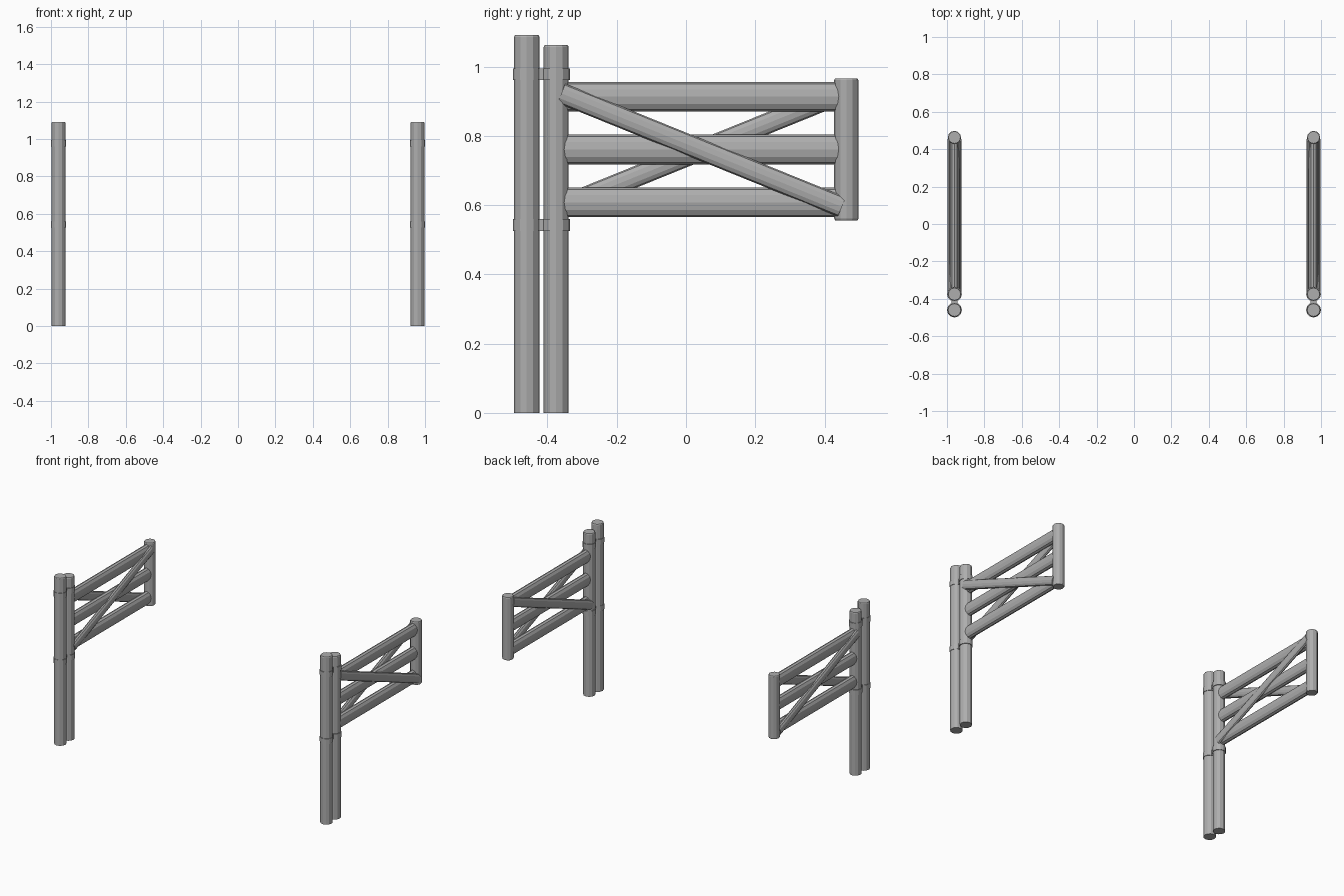
import bpy, bmesh, math
from mathutils import Vector

cube = bpy.data.objects.get("Cube")
if cube:
    bpy.data.objects.remove(cube, do_unlink=True)

SIDES = 12
GATE_X = 0.96

grey = bpy.data.materials.new("weathered grey")
grey.use_nodes = True
colour = (0.42, 0.42, 0.42, 1)
grey.diffuse_color = colour
grey.node_tree.nodes["Principled BSDF"].inputs["Base Color"].default_value = colour


def finish(name, bm):
    bmesh.ops.recalc_face_normals(bm, faces=bm.faces)
    mesh = bpy.data.meshes.new(name)
    bm.to_mesh(mesh)
    bm.free()
    mesh.materials.append(grey)
    obj = bpy.data.objects.new(name, mesh)
    bpy.context.collection.objects.link(obj)


def log(name, start, end, rx, r, worn_start=False, worn_end=False):
    """Faceted log in the y-z plane; rx is its half width across x."""
    start, end = Vector(start), Vector(end)
    axis = (end - start).normalized()
    across = Vector((1, 0, 0))
    up = axis.cross(across)
    worn = axis * 0.005
    stations = [(start, 0.92), (start + worn, 1)] if worn_start else [(start, 1)]
    stations += [(end - worn, 1), (end, 0.92)] if worn_end else [(end, 1)]
    bm = bmesh.new()
    rings = []
    for centre, scale in stations:
        ring = []
        for i in range(SIDES):
            a = math.tau * i / SIDES
            ring.append(bm.verts.new(centre + scale * (
                across * rx * math.cos(a) + up * r * math.sin(a))))
        rings.append(ring)
    for low, high in zip(rings, rings[1:]):
        for i in range(SIDES):
            j = (i + 1) % SIDES
            bm.faces.new((low[i], low[j], high[j], high[i]))
    bm.faces.new(rings[0])
    bm.faces.new(rings[-1])
    finish(name, bm)


def block(name, centre, size):
    bm = bmesh.new()
    bmesh.ops.create_cube(bm, size=1)
    bmesh.ops.scale(bm, vec=size, verts=bm.verts)
    bmesh.ops.translate(bm, vec=centre, verts=bm.verts)
    finish(name, bm)


for side, label in ((1, "left"), (-1, "right")):
    x = side * GATE_X

    # Upright posts
    log(label + "_fixed_post", (x, -0.46, 0), (x, -0.46, 1.091), 0.037, 0.037, worn_end=True)
    log(label + "_hinge_post", (x, -0.375, 0), (x, -0.375, 1.062), 0.036, 0.036, worn_end=True)
    log(label + "_end_post", (x, 0.463, 0.556), (x, 0.463, 0.966), 0.035, 0.035, True, True)

    # Hinge collars and the links joining them
    for level, z in (("lower", 0.543), ("upper", 0.978)):
        for post, y in (("fixed", -0.46), ("hinge", -0.375)):
            log(f"{label}_{level}_{post}_collar", (x, y, z - 0.017), (x, y, z + 0.017), 0.04, 0.04)
        block(f"{label}_{level}_hinge_link", (x, -0.418, z), (0.03, 0.04, 0.034))

    # Horizontal rails
    for level, z in (("lower", 0.608), ("middle", 0.761), ("upper", 0.913)):
        log(f"{label}_{level}_rail", (x, -0.37, z), (x, 0.46, z), 0.026, 0.043)

    # Crossed braces, one on each face of the gate
    outer, inner = x + side * 0.022, x - side * 0.022
    log(label + "_outer_brace", (outer, -0.36, 0.923), (outer, 0.45, 0.595), 0.016, 0.03)
    log(label + "_inner_brace", (inner, -0.36, 0.595), (inner, 0.45, 0.923), 0.016, 0.03)
